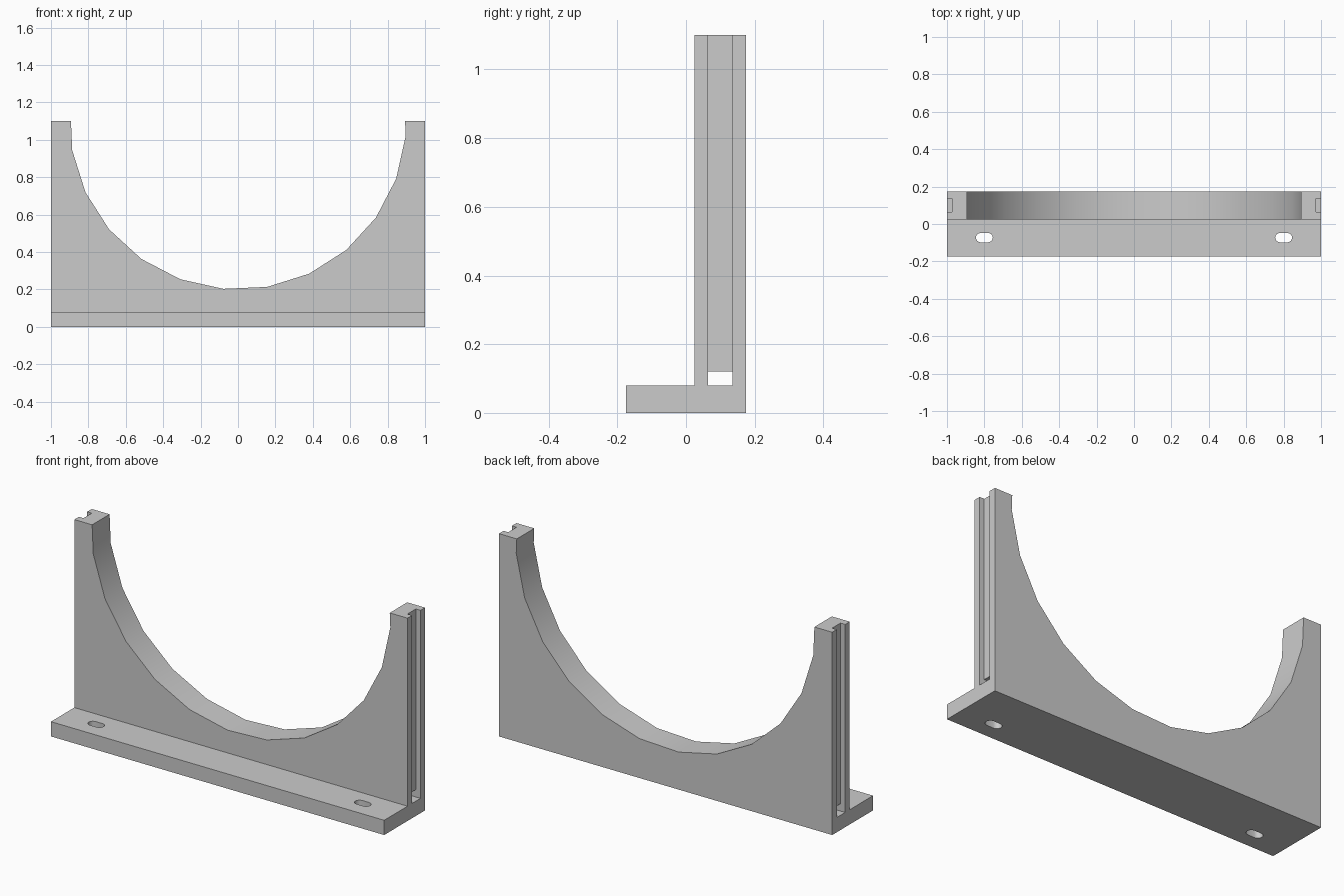
import bpy, bmesh, math

if "Cube" in bpy.data.objects:
    bpy.data.objects.remove(bpy.data.objects["Cube"])


def prism(name, pts, place, lo, hi):
    """Extrude a 2D outline between lo and hi; place(u, v, w) gives xyz."""
    bm = bmesh.new()
    face = bm.faces.new([bm.verts.new(place(u, v, lo)) for u, v in pts])
    new = bmesh.ops.extrude_face_region(bm, geom=[face])["geom"]
    top = [g for g in new if isinstance(g, bmesh.types.BMVert)]
    shift = [b - a for a, b in zip(place(0, 0, lo), place(0, 0, hi))]
    bmesh.ops.translate(bm, verts=top, vec=shift)
    bmesh.ops.recalc_face_normals(bm, faces=bm.faces)
    me = bpy.data.meshes.new(name)
    bm.to_mesh(me)
    bm.free()
    ob = bpy.data.objects.new(name, me)
    bpy.context.collection.objects.link(ob)
    return ob


def rect(u0, u1, v0, v1):
    return [(u0, v0), (u1, v0), (u1, v1), (u0, v1)]


def arc(cu, cv, r, start, end, n):
    angles = [math.radians(start + (end - start) * i / n) for i in range(n + 1)]
    return [(cu + r * math.cos(a), cv + r * math.sin(a)) for a in angles]


along_x = lambda u, v, w: (w, u, v)
along_y = lambda u, v, w: (u, w, v)
along_z = lambda u, v, w: (u, v, w)

# L-shaped bracket: foot flange and upright plate
profile = [(-0.175, 0), (0.175, 0), (0.175, 1.1), (0.025, 1.1), (0.025, 0.08), (-0.175, 0.08)]
bracket = prism("cradle_bracket", profile, along_x, -1, 1)

# Round cradle cutout, 24 sides
cutters = [prism("cradle_cutter", arc(0, 1.1, 0.9, 10, 355, 23), along_y, -0.1, 0.3)]

# Lengthwise tunnel just above the foot
cutters.append(prism("tunnel_cutter", rect(0.064, 0.136, 0.08, 0.12), along_x, -1.1, 1.1))

for s in (-1, 1):
    # Vertical groove in each end
    x0, x1 = sorted((s * 0.972, s * 1.1))
    cutters.append(prism("groove_cutter", rect(0.064, 0.136, 0.08, 1.2), along_x, x0, x1))
    # Elongated screw slot in the foot
    slot = arc(s * 0.8 + 0.02, -0.073, 0.025, -90, 90, 8) + arc(s * 0.8 - 0.02, -0.073, 0.025, 90, 270, 8)
    cutters.append(prism("slot_cutter", slot, along_z, -0.1, 0.2))

bpy.context.view_layer.objects.active = bracket
for c in cutters:
    mod = bracket.modifiers.new("cut", "BOOLEAN")
    mod.operation = "DIFFERENCE"
    mod.solver = "EXACT"
    mod.object = c
    bpy.ops.object.modifier_apply(modifier=mod.name)
    bpy.data.objects.remove(c)

# Smooth the curved cuts, keep the corners sharp
bpy.ops.object.select_all(action="DESELECT")
bracket.select_set(True)
bpy.ops.object.shade_smooth_by_angle(angle=math.radians(30))
